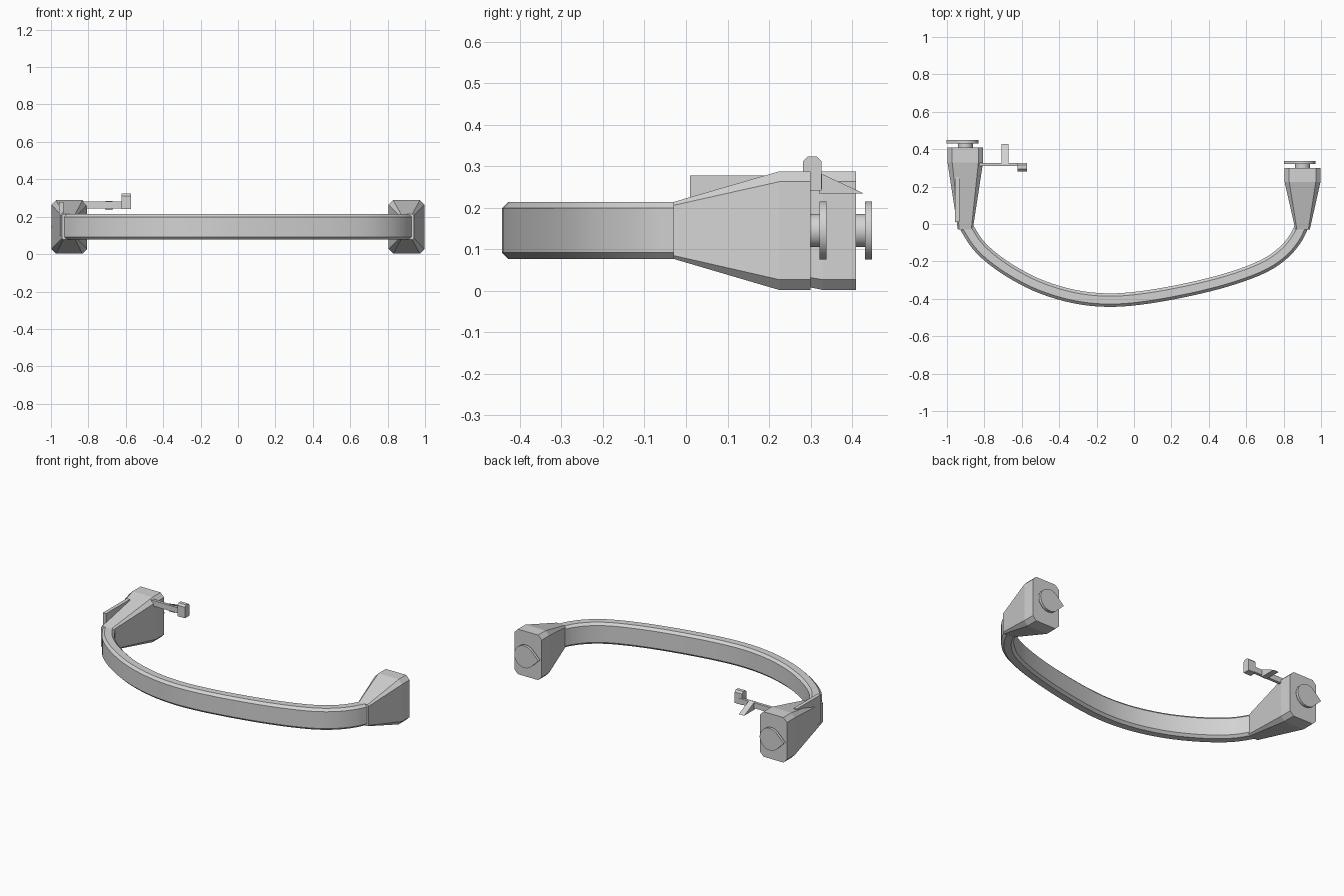
import bpy, bmesh, math
from mathutils import Vector

if "Cube" in bpy.data.objects:
    bpy.data.objects.remove(bpy.data.objects["Cube"])

grey = bpy.data.materials.new("plain grey")
grey.diffuse_color = (0.65, 0.65, 0.65, 1)
grey.use_nodes = True
grey.node_tree.nodes["Principled BSDF"].inputs["Base Color"].default_value = grey.diffuse_color


def finish(name, bm, smooth=False):
    bmesh.ops.recalc_face_normals(bm, faces=bm.faces)
    me = bpy.data.meshes.new(name)
    bm.to_mesh(me)
    bm.free()
    me.materials.append(grey)
    ob = bpy.data.objects.new(name, me)
    bpy.context.collection.objects.link(ob)
    if smooth:
        bpy.context.view_layer.objects.active = ob
        ob.select_set(True)
        bpy.ops.object.shade_smooth_by_angle(angle=math.radians(30))
        ob.select_set(False)
    return ob


def loft(name, rings, smooth=False):
    """Skin a list of equal-length rings and cap both ends."""
    bm = bmesh.new()
    vs = [[bm.verts.new(p) for p in r] for r in rings]
    n = len(vs[0])
    for a, b in zip(vs, vs[1:]):
        for i in range(n):
            j = (i + 1) % n
            bm.faces.new((a[i], a[j], b[j], b[i]))
    bm.faces.new(vs[0])
    bm.faces.new(vs[-1])
    return finish(name, bm, smooth)


def octagon(u0, u1, v0, v1, c):
    """Rectangle with chamfered corners."""
    return [(u0 + c, v0), (u1 - c, v0), (u1, v0 + c), (u1, v1 - c),
            (u1 - c, v1), (u0 + c, v1), (u0, v1 - c), (u0, v0 + c)]


def box(name, x0, x1, y0, y1, z0, z1):
    loft(name, [[(x, y0, z0), (x, y1, z0), (x, y1, z1), (x, y0, z1)] for x in (x0, x1)])


def extrude_y(name, outline, y0, y1, smooth=False):
    loft(name, [[(x, y, z) for x, z in outline] for y in (y0, y1)], smooth)


def extrude_x(name, outline, x0, x1):
    loft(name, [[(x, y, z) for y, z in outline] for x in (x0, x1)])


# Bowed grip: chamfered section swept along a smooth lopsided curve
pts = [(-0.897, -0.015), (-0.835, -0.11), (-0.75, -0.19), (-0.63, -0.27), (-0.49, -0.338),
       (-0.32, -0.388), (-0.147, -0.407), (0.03, -0.396), (0.24, -0.361), (0.45, -0.312),
       (0.62, -0.257), (0.73, -0.205), (0.81, -0.143), (0.865, -0.075), (0.895, -0.015)]
pts = [Vector(p) for p in pts]
ext = [2 * pts[0] - pts[1]] + pts + [2 * pts[-1] - pts[-2]]
path = []
STEPS = 4
for a, b, c, d in zip(ext, ext[1:], ext[2:], ext[3:]):
    for k in range(STEPS):
        t = k / STEPS
        path.append(0.5 * (2 * b + (c - a) * t + (2 * a - 5 * b + 4 * c - d) * t * t
                           + (3 * b - a - 3 * c + d) * t ** 3))
path.append(pts[-1])
section = octagon(-0.036, 0.036, 0.077, 0.214, 0.015)
rings = []
for i, p in enumerate(path):
    t = (path[min(i + 1, len(path) - 1)] - path[max(i - 1, 0)]).normalized()
    side = Vector((-t.y, t.x))
    rings.append([(p.x + side.x * u, p.y + side.y * u, v) for u, v in section])
loft("grip_bar", rings, True)


# End brackets with teardrop knobs; each flares from the bar to a block
def bracket(side, x_tip, x_block, y_flare, y_back):
    stations = [(-0.03, x_tip, 0.077, 0.214, 0.008),
                (y_flare, x_block, 0.002, 0.288, 0.025),
                (y_back, x_block, 0.002, 0.288, 0.025)]
    loft(side + "_bracket", [[(x, y, z) for x, z in octagon(xs[0], xs[1], z0, z1, c)]
                             for y, xs, z0, z1, c in stations])
    cx = sum(x_block) / 2
    stem = [(cx + 0.04 * math.cos(a), 0.145 + 0.04 * math.sin(a))
            for a in (math.tau * k / 32 for k in range(32))]
    extrude_y(side + "_knob_stem", stem, y_back - 0.005, y_back + 0.024, True)
    # Round disc whose tangents run out to a point on the -x side
    lim = math.acos(-0.7)
    disc = [(cx + 0.07 * math.cos(a), 0.145 + 0.07 * math.sin(a))
            for a in (-lim + 2 * lim * k / 32 for k in range(33))]
    disc.append((cx - 0.1, 0.145))
    extrude_y(side + "_knob_disc", disc, y_back + 0.021, y_back + 0.038, True)


bracket("left", (-0.942, -0.862), (-0.997, -0.807), 0.33, 0.41)
bracket("right", (0.863, 0.94), (0.805, 0.997), 0.225, 0.30)

# Upright fin on the left bracket
box("fin", -0.957, -0.934, 0.01, 0.25, 0.10, 0.278)

# Side lever: arm, chamfered end block and wedge tab
box("lever_arm", -0.83, -0.60, 0.309, 0.327, 0.245, 0.28)
extrude_x("lever_end_block", [(0.282, 0.242), (0.326, 0.242), (0.326, 0.312), (0.315, 0.323),
                              (0.293, 0.323), (0.282, 0.312)], -0.623, -0.571)
extrude_x("lever_tab", [(0.32, 0.235), (0.427, 0.235), (0.32, 0.285)], -0.708, -0.67)
